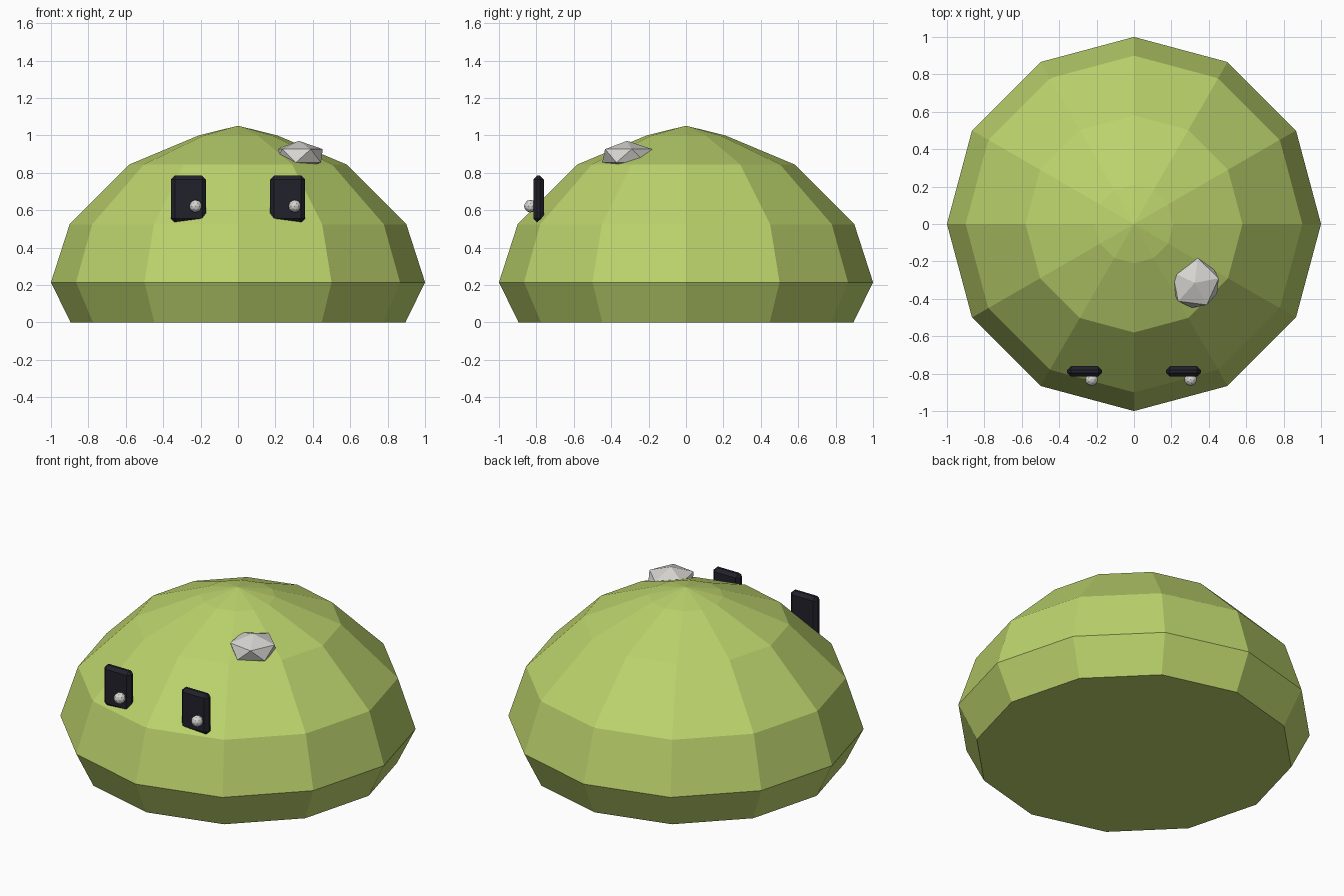
import bpy, bmesh
from math import cos, sin, tau, radians

cube = bpy.data.objects.get("Cube")
if cube:
    bpy.data.objects.remove(cube, do_unlink=True)


def make_material(name, color):
    mat = bpy.data.materials.new(name)
    mat.use_nodes = True
    rgba = (*color, 1.0)
    mat.diffuse_color = rgba
    mat.node_tree.nodes["Principled BSDF"].inputs["Base Color"].default_value = rgba
    return mat


def add_object(name, bm, mat, location=(0, 0, 0)):
    bmesh.ops.recalc_face_normals(bm, faces=bm.faces)
    mesh = bpy.data.meshes.new(name)
    bm.to_mesh(mesh)
    bm.free()
    mesh.materials.append(mat)
    obj = bpy.data.objects.new(name, mesh)
    obj.location = location
    bpy.context.collection.objects.link(obj)
    return obj


green = make_material("moss green", (0.50, 0.65, 0.15))
black = make_material("dark navy", (0.015, 0.015, 0.024))
stone = make_material("pale stone", (0.68, 0.67, 0.64))

# Faceted dome body: stacked twelve-sided rings, a point on top, flat base
SIDES = 12
PROFILE = [(0.895, 0), (1, 0.215), (0.9, 0.525), (0.58, 0.845), (0.21, 1.0)]
bm = bmesh.new()
rings = [[bm.verts.new((r * cos(tau * i / SIDES), r * sin(tau * i / SIDES), z))
          for i in range(SIDES)] for r, z in PROFILE]
apex = bm.verts.new((0, 0, 1.052))
bm.faces.new(rings[0])
for i in range(SIDES):
    j = (i + 1) % SIDES
    for low, high in zip(rings, rings[1:]):
        bm.faces.new((low[i], low[j], high[j], high[i]))
    bm.faces.new((rings[-1][i], rings[-1][j], apex))
add_object("body", bm, green)

for side, x in (("right", -0.265), ("left", 0.265)):
    # Flat upright eye plate with chamfered edges
    bm = bmesh.new()
    bmesh.ops.create_cube(bm, size=1)
    bmesh.ops.scale(bm, vec=(0.186, 0.055, 0.25), verts=bm.verts)
    bmesh.ops.bevel(bm, geom=bm.edges[:], offset=0.02, segments=1, affect='EDGES')
    add_object(side + "_eye", bm, black, (x, -0.788, 0.66))

    # Small bead in the lower part of the eye
    bm = bmesh.new()
    bmesh.ops.create_icosphere(bm, subdivisions=2, radius=0.034)
    add_object(side + "_pupil", bm, stone, (x + 0.038, -0.832, 0.622))

# Squashed stone resting near the top
bm = bmesh.new()
bmesh.ops.create_icosphere(bm, subdivisions=1, radius=1)
rock = add_object("rock", bm, stone, (0.325, -0.315, 0.891))
rock.scale = (0.146, 0.15, 0.08)
rock.rotation_euler.z = radians(11)
